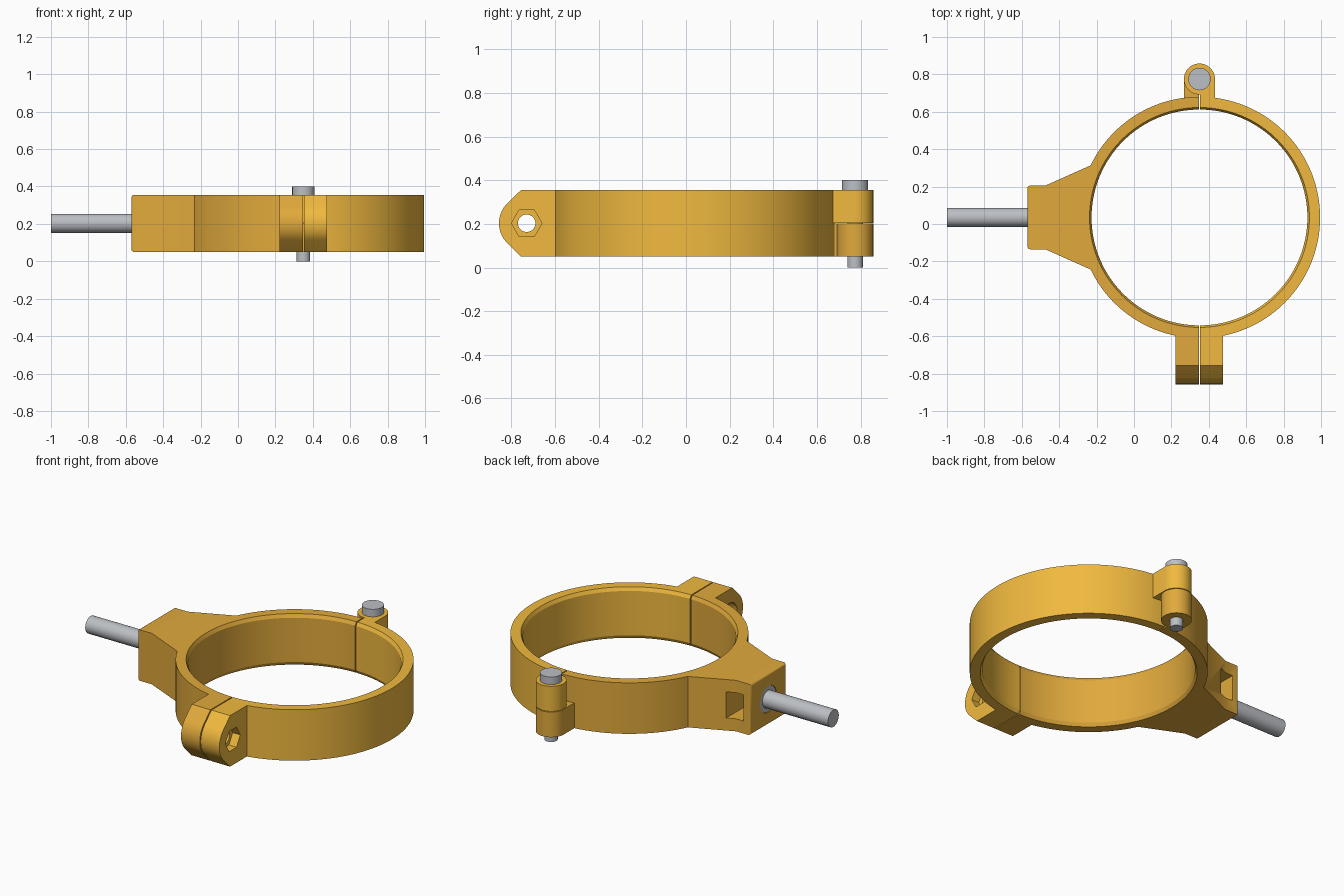
import bpy, bmesh
from math import sin, cos, pi, radians
from mathutils import Vector

if "Cube" in bpy.data.objects:
    bpy.data.objects.remove(bpy.data.objects["Cube"])

CX, CY, ZC = 0.35, 0.035, 0.203      # ring centre and mid height
Z0, Z1 = 0.05, 0.355                 # bottom and top of the clamp
HY, LY = 0.775, -0.73                # hinge pin and clamp lug hole positions


def material(name, rgb):
    m = bpy.data.materials.new(name)
    m.diffuse_color = (*rgb, 1)
    m.use_nodes = True
    m.node_tree.nodes["Principled BSDF"].inputs["Base Color"].default_value = m.diffuse_color
    return m


def loft(name, rings, mat=None):
    """Solid from a stack of equally long point loops."""
    bm = bmesh.new()
    loops = [[bm.verts.new(p) for p in r] for r in rings]
    n = len(loops[0])
    for a, b in zip(loops, loops[1:]):
        for i in range(n):
            bm.faces.new((a[i], a[(i + 1) % n], b[(i + 1) % n], b[i]))
    bm.faces.new(loops[0])
    bm.faces.new(loops[-1])
    bmesh.ops.recalc_face_normals(bm, faces=bm.faces)
    me = bpy.data.meshes.new(name)
    bm.to_mesh(me)
    bm.free()
    ob = bpy.data.objects.new(name, me)
    bpy.context.collection.objects.link(ob)
    if mat:
        me.materials.append(mat)
    return ob


def lathe(name, centre, profile, axis='Z', n=48, mat=None, turn=0):
    """Revolve (radius, position) pairs around an axis through centre (2D)."""
    rings = []
    for r, t in profile:
        ring = []
        for i in range(n):
            a = 2 * pi * i / n + turn
            u, v = centre[0] + r * cos(a), centre[1] + r * sin(a)
            ring.append((u, v, t) if axis == 'Z' else (t, u, v))
        rings.append(ring)
    return loft(name, rings, mat)


def extrude(name, pts, a, b, axis='Z', mat=None):
    place = (lambda p, t: (*p, t)) if axis == 'Z' else (lambda p, t: (t, *p))
    return loft(name, [[place(p, t) for p in pts] for t in (a, b)], mat)


def box(name, lo, hi, mat=None):
    pts = [(lo[0], lo[1]), (hi[0], lo[1]), (hi[0], hi[1]), (lo[0], hi[1])]
    return extrude(name, pts, lo[2], hi[2], mat=mat)


def boolean(ob, tool, op):
    m = ob.modifiers.new("cut", 'BOOLEAN')
    m.object, m.operation, m.solver = tool, op, 'EXACT'
    bpy.context.view_layer.objects.active = ob
    bpy.ops.object.modifier_apply(modifier=m.name)
    bpy.data.objects.remove(tool)


def smooth(ob):
    bpy.ops.object.select_all(action='DESELECT')
    ob.select_set(True)
    bpy.context.view_layer.objects.active = ob
    bpy.ops.object.shade_smooth_by_angle(angle=radians(25))


def clamp_half(name, side, mat):
    """One half of the clamp; side -1 is the mount half, +1 the free half."""
    ob = lathe(name, (CX, CY), [(0.645, Z0), (0.645, Z1)], n=128, mat=mat)

    # clamping lug with rounded nose
    arc = [(LY + 0.127 * cos(a), ZC + 0.127 * sin(a))
           for a in (radians(135 + 90 * i / 16) for i in range(17))]
    lug = [(-0.56, Z1), (-0.756, Z1)] + arc + [(-0.756, Z0), (-0.56, Z0)]
    boolean(ob, extrude("lug", lug, CX - 0.127, CX + 0.127, 'X', mat), 'UNION')

    # rod mount on the left half
    if side < 0:
        half = [(-0.1, 0.34), (-0.235, 0.277), (-0.475, 0.17), (-0.57, 0.17)]
        pts = [(x, CY + y) for x, y in half] + [(x, CY - y) for x, y in half[::-1]]
        mount = extrude("mount", pts, Z0, Z1, mat=mat)
        bm = bmesh.new()
        bm.from_mesh(mount.data)
        ends = [e for e in bm.edges if all(v.co.x < -0.56 for v in e.verts)]
        bmesh.ops.bevel(bm, geom=ends, offset=0.015, segments=4, profile=0.5,
                        affect='EDGES')
        bm.to_mesh(mount.data)
        bm.free()
        boolean(ob, mount, 'UNION')
        # socket for the rod collar, and side-loading nut pocket
        boolean(ob, lathe("socket", (CY, ZC), [(0.078, -0.6), (0.078, -0.5)], 'X'),
                'DIFFERENCE')
        r = 0.078
        h = r / cos(pi / 6)
        pocket = [(CY + 0.3, ZC - r), (CY + 0.3, ZC + r), (CY - h / 2, ZC + r),
                  (CY - h, ZC), (CY - h / 2, ZC - r)]
        boolean(ob, extrude("pocket", pocket, -0.525, -0.425, 'X'), 'DIFFERENCE')

    # bore with chamfered rims
    bore = [(0.588, 0), (0.588, Z0), (0.577, Z0 + 0.02), (0.577, Z1 - 0.02),
            (0.588, Z1), (0.588, 0.4)]
    boolean(ob, lathe("bore", (CX, CY), bore, n=128), 'DIFFERENCE')

    # lug bolt hole: hex nut recess on the right, round recess on the left
    boolean(ob, lathe("hole", (LY, ZC), [(0.04, 0), (0.04, 0.7)], 'X'), 'DIFFERENCE')
    sides = 6 if side > 0 else 48
    x = CX + side * 0.127
    boolean(ob, lathe("recess", (LY, ZC), [(0.07, x - side * 0.05),
                                           (0.07, x + side * 0.1)], 'X', sides),
            'DIFFERENCE')

    # split the ring
    gap = CX + side * 0.003
    lo, hi = (gap, 2) if side < 0 else (-2, gap)
    boolean(ob, box("split", (lo, -2, -1), (hi, 2, 1)), 'DIFFERENCE')

    # hinge knuckle: lower on the mount half, upper on the free half
    za, zb = (Z0, ZC - 0.002) if side < 0 else (ZC + 0.002, Z1)
    a, b = sorted((gap, CX + side * 0.083))
    knuckle = lathe("knuckle", (CX, HY), [(0.083, za), (0.083, zb)], n=64, mat=mat)
    boolean(knuckle, box("web", (a, 0.645, za), (b, HY, zb), mat), 'UNION')
    boolean(ob, knuckle, 'UNION')
    smooth(ob)
    return ob


dark = material("dark_orange", (0.75, 0.40, 0.045))
light = material("orange", (0.88, 0.49, 0.05))
clamp_half("mount_half", -1, dark)
clamp_half("free_half", 1, light)

# grey hardware
grey = material("grey_metal", (0.5, 0.52, 0.55))
smooth(lathe("hinge_bolt", (CX, HY), [(0.036, 0), (0.036, Z1), (0.06, Z1), (0.06, 0.4)],
             mat=grey))
smooth(lathe("mount_rod", (CY, ZC), [(0.051, -1), (0.051, -0.566), (0.077, -0.566),
                                     (0.077, -0.526)], 'X', mat=grey))
